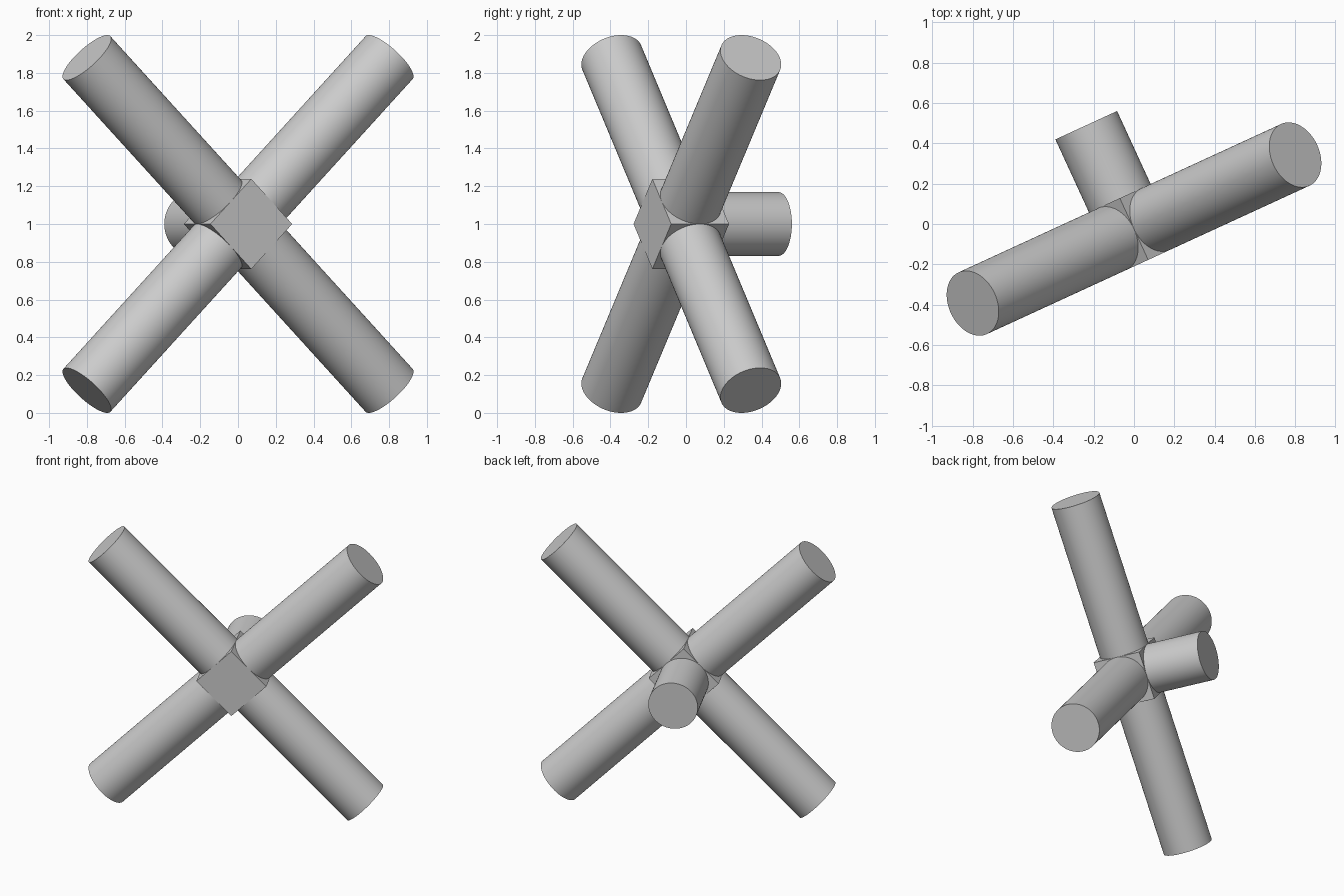
import bpy
from math import radians, sqrt
from mathutils import Matrix, Vector

if "Cube" in bpy.data.objects:
    bpy.data.objects.remove(bpy.data.objects["Cube"])

R = 0.1685                 # pipe radius, equal to half the hub width
ARM = sqrt(2) - R          # hub centre to end of the long pipes
STUB = 0.567               # hub centre to end of the rear pipe
FRAME = Matrix.Translation((0, -0.025, 1)) @ Matrix.Rotation(radians(24.7), 4, 'Z')


def pipe(name, direction, length):
    """Capped round pipe running outward from a hub face."""
    d = Vector(direction).normalized()
    bpy.ops.mesh.primitive_cylinder_add(vertices=96, radius=R, depth=length - R)
    ob = bpy.context.object
    ob.name = name
    rot = d.to_track_quat('Z', 'Y').to_matrix().to_4x4()
    ob.matrix_world = FRAME @ Matrix.Translation(d * (length + R) / 2) @ rot
    bpy.ops.object.shade_smooth_by_angle(angle=radians(30))


# Cube hub standing on its edge
bpy.ops.mesh.primitive_cube_add(size=2 * R)
hub = bpy.context.object
hub.name = "hub"
hub.matrix_world = FRAME @ Matrix.Rotation(radians(45), 4, 'Y')

# Four diagonal pipes
for x, side in ((-1, "left"), (1, "right")):
    for z, level in ((-1, "lower"), (1, "upper")):
        pipe(f"{level}_{side}_pipe", (x, 0, z), ARM)

# Short rear pipe
pipe("rear_pipe", (0, 1, 0), STUB)
